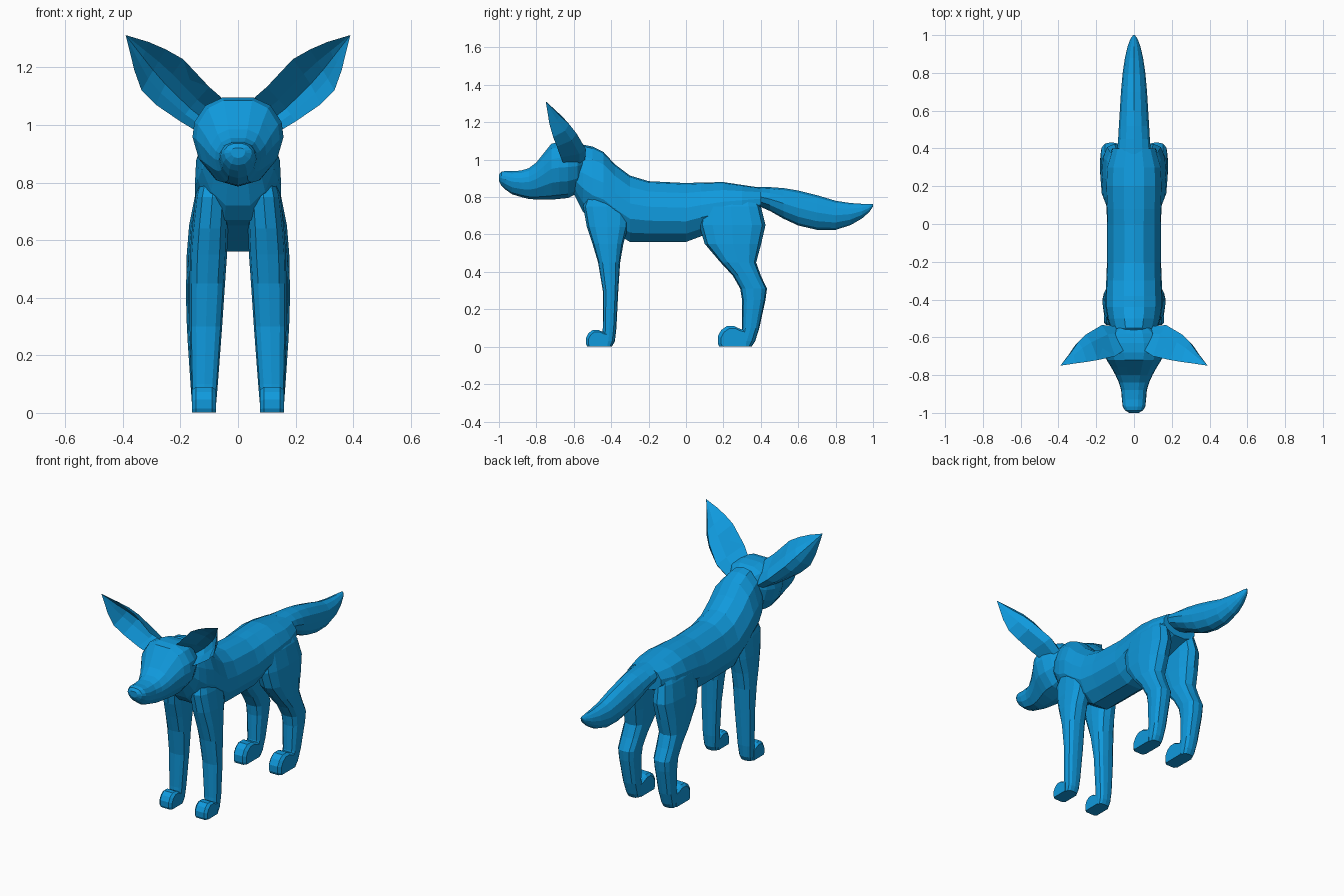
import bpy, bmesh, math
from mathutils import Vector

blue = bpy.data.materials.new("bright blue")
blue.diffuse_color = (0.005, 0.32, 0.72, 1)


def loft(name, rings, mirror=False):
    """Skin a list of equal-length point rings and cap both ends."""
    bm = bmesh.new()
    vs = [[bm.verts.new(p) for p in r] for r in rings]
    n = len(rings[0])
    for a, b in zip(vs, vs[1:]):
        for i in range(n):
            j = (i + 1) % n
            bm.faces.new((a[i], a[j], b[j], b[i]))
    bm.faces.new(vs[0])
    bm.faces.new(vs[-1])
    bmesh.ops.remove_doubles(bm, verts=bm.verts, dist=0.0005)
    bmesh.ops.recalc_face_normals(bm, faces=bm.faces)
    me = bpy.data.meshes.new(name)
    bm.to_mesh(me)
    bm.free()
    me.materials.append(blue)
    ob = bpy.data.objects.new(name, me)
    bpy.context.collection.objects.link(ob)
    if mirror:
        ob.modifiers.new("mirror", 'MIRROR').use_mirror_merge = False
    return ob


def upright(half, stations):
    """Rings across y from a half profile; stations are (y, top, bottom, half width)."""
    prof = half + [(-x, t) for x, t in reversed(half) if x > 0]
    return [[(x * w, y, b + t * (top - b)) for x, t in prof]
            for y, top, b, w in stations]


# torso and neck
torso = [(0, 1), (.36, .975), (.75, .83), (.97, .58), (1, .35), (.75, .14), (.34, 0), (0, 0)]
loft("torso", upright(torso, [
    (-.60, 1.04, .82, .10), (-.55, 1.08, .72, .125), (-.50, 1.07, .67, .14),
    (-.44, 1.04, .65, .15), (-.38, .975, .61, .15), (-.30, .915, .56, .147),
    (-.20, .885, .56, .143), (0, .875, .56, .143), (.08, .878, .59, .145),
    (.20, .88, .63, .15), (.30, .865, .67, .145), (.40, .85, .71, .115)]))

# head and snout
head = [(0, 1), (.34, 1), (.72, .91), (.96, .72), (1, .55), (.86, .3), (.5, .07), (0, 0)]
loft("head", upright(head, [
    (-.55, 1.06, .87, .10), (-.58, 1.085, .82, .135), (-.63, 1.095, .795, .155),
    (-.68, 1.095, .79, .158), (-.72, 1.085, .786, .145), (-.76, 1.035, .786, .12),
    (-.80, .985, .787, .098), (-.84, .955, .79, .08), (-.88, .942, .80, .068),
    (-.93, .938, .815, .064), (-.965, .94, .84, .06), (-.987, .935, .86, .048),
    (-1, .92, .885, .025)]))

# tail
circle = [(math.sin(a), (1 + math.cos(a)) / 2) for a in [i * math.pi / 6 for i in range(6)]] + [(0, 0)]
loft("tail", upright(circle, [
    (.37, .855, .76, .09), (.45, .853, .725, .084), (.52, .848, .685, .08),
    (.60, .835, .648, .075), (.70, .81, .625, .069), (.80, .78, .625, .06),
    (.88, .768, .65, .048), (.94, .764, .685, .034), (.98, .763, .72, .019),
    (1, .762, .75, .005)]))


def leg(name, stations):
    """Rounded horizontal rings; stations are (z, front y, back y, inner x, outer x)."""
    rings = []
    for z, yf, yb, xi, xo in stations:
        ring = []
        for i in range(12):
            a = i * math.pi / 6
            c, s = math.cos(a), math.sin(a)
            c, s = (math.copysign(abs(v) ** .75, v) for v in (c, s))
            ring.append(((xi + xo) / 2 + c * (xo - xi) / 2,
                         (yf + yb) / 2 + s * (yb - yf) / 2, z))
        rings.append(ring)
    loft(name, rings, True)


def paw(name, y0, y1, h):
    """Curled toe: a side profile swept across the paw, narrowed at both sides."""
    side = [(1, .0), (.05, 0), (0, .15), (0, .5), (.12, .8), (.32, 1),
            (.58, 1), (.8, .86), (1, .8)]
    rings = []
    for x, k in ((.076, .88), (.09, 1), (.146, 1), (.160, .88)):
        rings.append([(x, y1 + (y0 - y1) * (1 - u) * k, .002 + v * h * k) for u, v in side])
    loft(name, rings, True)


# legs and paws
leg("front_legs", [
    (.88, -.50, -.36, .04, .115), (.75, -.55, -.30, .03, .148),
    (.64, -.53, -.31, .035, .16), (.55, -.50, -.335, .038, .167),
    (.45, -.47, -.352, .045, .168), (.30, -.445, -.362, .055, .168),
    (.10, -.445, -.372, .07, .163), (.03, -.45, -.38, .076, .158),
    (.002, -.45, -.395, .08, .154)])
leg("hind_legs", [
    (.82, .15, .36, .05, .115), (.75, .08, .40, .04, .15),
    (.65, .07, .425, .035, .17), (.55, .10, .402, .04, .178),
    (.45, .185, .375, .05, .18), (.38, .25, .40, .055, .18),
    (.31, .29, .433, .06, .178), (.25, .30, .425, .065, .175),
    (.10, .30, .392, .072, .165), (.03, .28, .37, .076, .16),
    (.002, .28, .352, .08, .155)])
paw("front_paws", -.535, -.42, .088)
paw("hind_paws", .17, .32, .108)

# cupped ears: upper rim, back ridge and lower rim at each station
ear = [((.04, -.66, 1.08), (.10, -.54, 1.0), (.13, -.65, .97)),
       ((.10, -.70, 1.132), (.17, -.535, 1.055), (.20, -.67, 1.012)),
       ((.19, -.72, 1.228), (.255, -.585, 1.14), (.285, -.69, 1.07)),
       ((.25, -.73, 1.262), (.295, -.625, 1.19), (.335, -.71, 1.12)),
       ((.31, -.738, 1.288), (.33, -.675, 1.235), (.36, -.73, 1.19)),
       ((.39, -.75, 1.312),) * 3]
rings = []
for station in ear:
    u, b, l = map(Vector, station)
    mid = (u + l) / 2
    bulge = (b - mid) * .22
    back = [u.lerp(b, .5) + bulge, b, l.lerp(b, .5) + bulge]
    inner = [p.lerp(mid, .16) for p in reversed(back)]
    rings.append([u] + back + [l] + inner)
loft("ears", rings, True)
